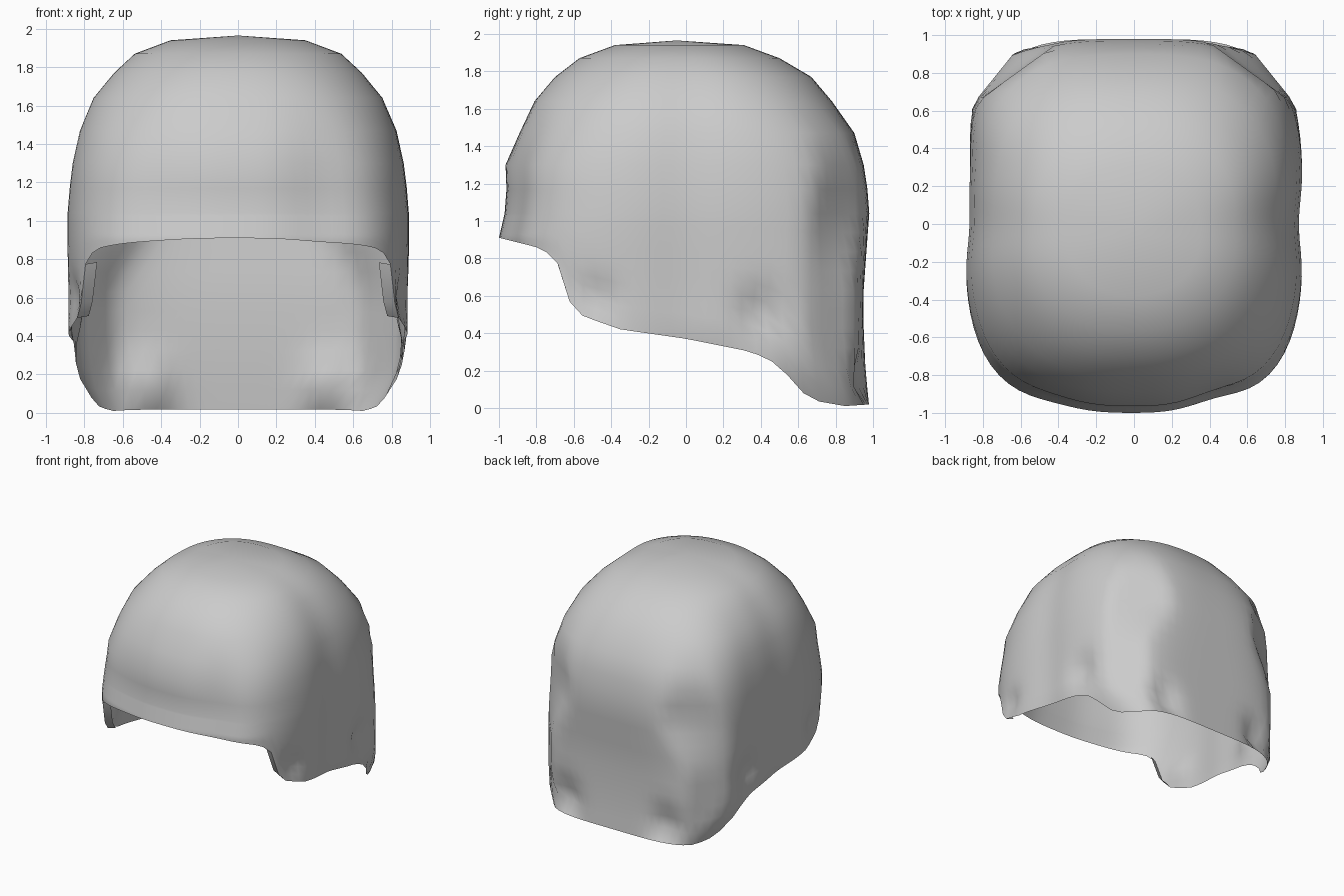
import bpy, bmesh, math
from mathutils import Vector

cube = bpy.data.objects.get("Cube")
if cube:
    bpy.data.objects.remove(cube, do_unlink=True)

COLUMNS = 96

# Shell sections: height, half width, front y, back y, front and back squareness
SECTIONS = [
    (1.965, 0.00, -0.06, -0.05, 2.2, 2.2), (1.94, 0.36, -0.38, 0.31, 2.2, 2.3),
    (1.87, 0.55, -0.57, 0.50, 2.25, 2.4), (1.77, 0.66, -0.70, 0.67, 2.3, 2.5),
    (1.64, 0.765, -0.81, 0.78, 2.5, 2.7), (1.47, 0.835, -0.89, 0.90, 2.7, 2.9),
    (1.30, 0.87, -0.965, 0.95, 2.9, 3.2), (1.17, 0.885, -0.96, 0.97, 3.0, 3.3),
    (1.04, 0.895, -0.97, 0.98, 3.1, 3.4), (0.91, 0.895, -1.0, 0.97, 3.1, 3.7),
    (0.63, 0.89, -1.0, 0.95, 3.1, 4.5), (0.42, 0.89, -1.0, 0.95, 3.1, 5.0),
    (0.20, 0.85, -1.0, 0.96, 3.1, 5.0), (0.00, 0.74, -1.0, 0.98, 3.1, 5.0)]

# Back corner chamfer plane by height: normal x, normal y, distance
CHAMFER = [(0.65, 0.78, 0.63, 1.066), (1.0, 0.585, 0.81, 1.012)]

# Lower edge: y, height
RIM = [(-1.0, 0.91), (-0.80, 0.86), (-0.72, 0.82), (-0.67, 0.75), (-0.62, 0.56),
       (-0.55, 0.49), (-0.35, 0.42), (0.0, 0.37), (0.35, 0.30), (0.50, 0.23),
       (0.60, 0.10), (0.68, 0.04), (0.85, 0.01), (1.0, 0.02)]

# Dents: centre, radius, depth
DENTS = [((0.87, 0.42, 0.50), 0.13, 0.07), ((0.85, -0.48, 0.60), 0.10, 0.04),
         ((0.48, 0.95, 0.15), 0.13, 0.08)]


def lookup(table, key):
    """Linear interpolation in a table sorted by rising first column."""
    if key <= table[0][0]:
        return table[0][1:]
    for a, b in zip(table, table[1:]):
        if key <= b[0]:
            f = (key - a[0]) / (b[0] - a[0])
            return [p + (q - p) * f for p, q in zip(a[1:], b[1:])]
    return table[-1][1:]


RISING = SECTIONS[::-1]


def shell_point(angle, z):
    width, front, back, front_n, back_n = lookup(RISING, z)
    c, s = math.cos(angle), math.sin(angle)
    n = back_n if s > 0 else front_n
    r = (abs(c) ** n + abs(s) ** n) ** (-1 / n)
    mid = (front + back) / 2
    p = Vector((width * r * c, mid + (back - front) / 2 * r * s, z))
    # Slight waist in the sides
    p.x *= 1 - 0.025 * math.exp(-(p.y / 0.18) ** 2)
    if p.x < 0:
        p.x *= 1 - 0.025 * math.exp(-((p.y - 0.3) / 0.2) ** 2)
    if s > 0:
        # Flat chamfer on the back corners
        nx, ny, limit = lookup(CHAMFER, z)
        reach = abs(p.x) * nx + p.y * ny
        if reach > limit:
            p.x *= limit / reach
            p.y *= limit / reach
    else:
        # Brow tapers towards a central ridge, fading out up the forehead
        fade = min(1, max(0, (1.6 - z) / 0.3))
        taper = 0.05 if p.x > 0 else 0.025
        p.y -= fade * taper * s * math.exp(-((abs(p.x) - 0.45) / 0.2) ** 2)
    push = 0
    for centre, radius, depth in DENTS:
        d = (Vector((abs(p.x), p.y, p.z)) - Vector(centre)).length
        push += depth * math.exp(-(d / radius) ** 2)
    # The nape edge stays flared below its dents
    push *= min(1, z / 0.12)
    return p - Vector((c, s, 0)) * push


def rim_height(angle):
    z = 0.5
    for _ in range(12):
        z = (z + lookup(RIM, shell_point(angle, z).y)[0]) / 2
    return z


bm = bmesh.new()
crown = bm.verts.new((0, -0.05, SECTIONS[0][0]))
columns = []
for i in range(COLUMNS):
    angle = 2 * math.pi * i / COLUMNS
    rim = rim_height(angle)
    heights = [s[0] for s in SECTIONS[1:9]]
    base = heights[-1]
    heights += [base + (rim - base) * k / 10 for k in range(1, 11)]
    columns.append([bm.verts.new(shell_point(angle, z)) for z in heights])

# Dome and skirt
for i, col in enumerate(columns):
    nxt = columns[(i + 1) % COLUMNS]
    bm.faces.new((crown, col[0], nxt[0]))
    for k in range(len(col) - 1):
        bm.faces.new((col[k], col[k + 1], nxt[k + 1], nxt[k]))

# Turned-in edges at the front of the side flaps
lip = {}
for i, col in enumerate(columns):
    v = col[-1].co
    if -0.74 < v.y < -0.52:
        lip[i] = bm.verts.new((v.x - math.copysign(0.06, v.x), v.y + 0.02, v.z + 0.01))
for i in lip:
    if i + 1 in lip:
        bm.faces.new((columns[i][-1], lip[i], lip[i + 1], columns[i + 1][-1]))

mesh = bpy.data.meshes.new("helmet_shell")
bm.to_mesh(mesh)
bm.free()
shell = bpy.data.objects.new("helmet_shell", mesh)
bpy.context.collection.objects.link(shell)

# Single grey colour
grey = bpy.data.materials.new("light_grey")
grey.use_nodes = True
grey.diffuse_color = (0.6, 0.6, 0.6, 1)
grey.node_tree.nodes["Principled BSDF"].inputs["Base Color"].default_value = (0.6, 0.6, 0.6, 1)
mesh.materials.append(grey)

bpy.context.view_layer.objects.active = shell
shell.select_set(True)
bpy.ops.object.shade_smooth_by_angle(angle=math.radians(60))
